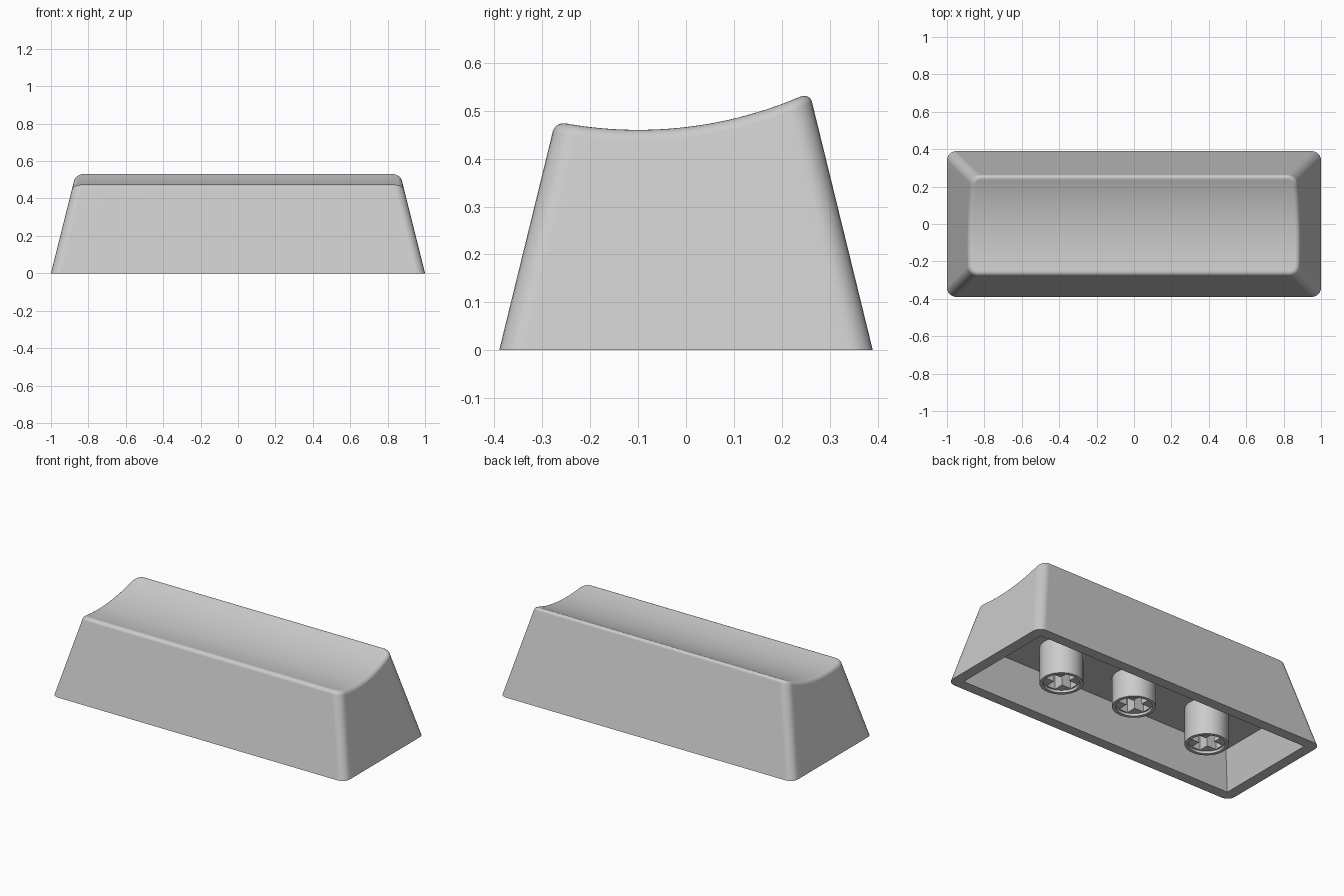
import bpy
import bmesh
import math

cube = bpy.data.objects.get("Cube")
if cube:
    bpy.data.objects.remove(cube, do_unlink=True)

HALF_X, HALF_Y = 1.0, 0.39
TAPER_X, TAPER_Y = 0.25, 0.245
CORNER, FILLET, WALL = 0.05, 0.03, 0.065
CEILING = 0.222
SIDE_STEPS, CORNER_STEPS, FILLET_STEPS = 24, 6, 6

plastic = bpy.data.materials.new("light_grey_plastic")
plastic.use_nodes = True
grey = (0.6, 0.6, 0.6, 1)
plastic.diffuse_color = grey
plastic.node_tree.nodes["Principled BSDF"].inputs["Base Color"].default_value = grey


def finish(bm, name):
    bmesh.ops.recalc_face_normals(bm, faces=bm.faces)
    mesh = bpy.data.meshes.new(name)
    bm.to_mesh(mesh)
    bm.free()
    mesh.materials.append(plastic)
    obj = bpy.data.objects.new(name, mesh)
    bpy.context.collection.objects.link(obj)
    bpy.ops.object.select_all(action='DESELECT')
    obj.select_set(True)
    bpy.context.view_layer.objects.active = obj
    bpy.ops.object.shade_smooth_by_angle(angle=math.radians(30))
    return obj


def dish(y):
    """Height of the scooped top, a circular arc across the depth."""
    radius = 0.86
    return 0.46 + radius - math.sqrt(radius ** 2 - (y + 0.1) ** 2)


def right_half(z_rule, inset, radius):
    """Points of the +x half of a rounded rectangle, front to back."""
    def place(fx, fy, cx, cy):
        # fx, fy pick the corner centre, cx, cy the offset on the corner arc
        z = 0.0
        for _ in range(12):
            x = fx * (HALF_X - TAPER_X * z - inset - radius) + cx * radius
            y = fy * (HALF_Y - TAPER_Y * z - inset - radius) + cy * radius
            z = z_rule(y)
        return (x, y, z)

    quarter = [math.pi / 2 * i / CORNER_STEPS for i in range(CORNER_STEPS + 1)]
    points = [place(1, -1, math.sin(a), -math.cos(a)) for a in quarter]
    points += [place(1, 2 * i / SIDE_STEPS - 1, 1, 0) for i in range(1, SIDE_STEPS)]
    points += [place(1, 1, math.cos(a), math.sin(a)) for a in quarter]
    return points


def ring(bm, z_rule, inset=0.0, radius=0.0):
    half = right_half(z_rule, inset, radius)
    full = half + [(-x, y, z) for x, y, z in reversed(half)]
    return [bm.verts.new(p) for p in full]


def bridge(bm, a, b):
    for i in range(len(a)):
        j = (i + 1) % len(a)
        bm.faces.new((a[i], a[j], b[j], b[i]))


# Cap shell: cavity, rim, tapered walls, rounded top edge
bm = bmesh.new()
rings = [ring(bm, lambda y: CEILING, WALL),
         ring(bm, lambda y: 0.0, WALL),
         ring(bm, lambda y: 0.0, 0.0, CORNER)]
start = math.atan(TAPER_X)
for k in range(FILLET_STEPS + 1):
    a = start + (math.pi / 2 - start) * k / FILLET_STEPS
    inset = FILLET * (math.cos(start) - math.cos(a) + TAPER_X * (math.sin(start) - math.sin(a)))
    drop = FILLET * (1 - math.sin(a))
    rings.append(ring(bm, lambda y, d=drop: dish(y) - d, inset, CORNER - inset))
for lower, upper in zip(rings, rings[1:]):
    bridge(bm, lower, upper)

# Scooped top in straight strips, and flat cavity ceiling
top = rings[-1]
count = len(top)
for i in range(count // 2 - 1):
    bm.faces.new((top[i], top[i + 1], top[count - 2 - i], top[count - 1 - i]))
bm.faces.new(rings[0])
bmesh.ops.remove_doubles(bm, verts=bm.verts, dist=0.0001)
shell = finish(bm, "cap_shell")
weighted = shell.modifiers.new("even_walls", 'WEIGHTED_NORMAL')
weighted.keep_sharp = True


def stem(name, x, z):
    """Round post with a shallow recess and a cross-shaped socket below."""
    bm = bmesh.new()
    sides, arm, slot, recess, depth = 48, 0.09, 0.029, 0.015, 0.16
    turns = [math.tau * i / sides for i in range(sides)]
    unit = [(math.cos(t), math.sin(t)) for t in turns]
    post = [(0.119 * c, 0.119 * s) for c, s in unit]
    lip = [(0.1 * c, 0.1 * s) for c, s in unit]
    cross = []
    for q in range(4):
        c, s = round(math.cos(q * math.pi / 2)), round(math.sin(q * math.pi / 2))
        for px, py in ((arm, -slot), (arm, slot), (slot, slot)):
            cross.append((px * c - py * s, px * s + py * c))

    def loop(points, height):
        return [bm.verts.new((x + px, py, height)) for px, py in points]

    # From the ceiling down the outside, into the recess, up the socket
    post_top, post_end = loop(post, CEILING + 0.005), loop(post, z)
    lip_end, lip_top = loop(lip, z), loop(lip, z + recess)
    socket_end, socket_top = loop(cross, z + recess), loop(cross, z + depth)
    bridge(bm, post_top, post_end)
    bridge(bm, post_end, lip_end)
    bridge(bm, lip_end, lip_top)
    bridge(bm, socket_end, socket_top)
    edges = [bm.edges.get((l[i], l[i - 1])) for l in (lip_top, socket_end) for i in range(len(l))]
    bmesh.ops.triangle_fill(bm, use_beauty=True, edges=edges, normal=(0, 0, -1))
    bm.faces.new(post_top)
    bm.faces.new(socket_top)
    return finish(bm, name)


# Mounting posts: the middle one sits slightly higher
for name, x, z in (("right_stem", -0.515, 0.0), ("middle_stem", 0.0, 0.045), ("left_stem", 0.515, 0.0)):
    stem(name, x, z)
